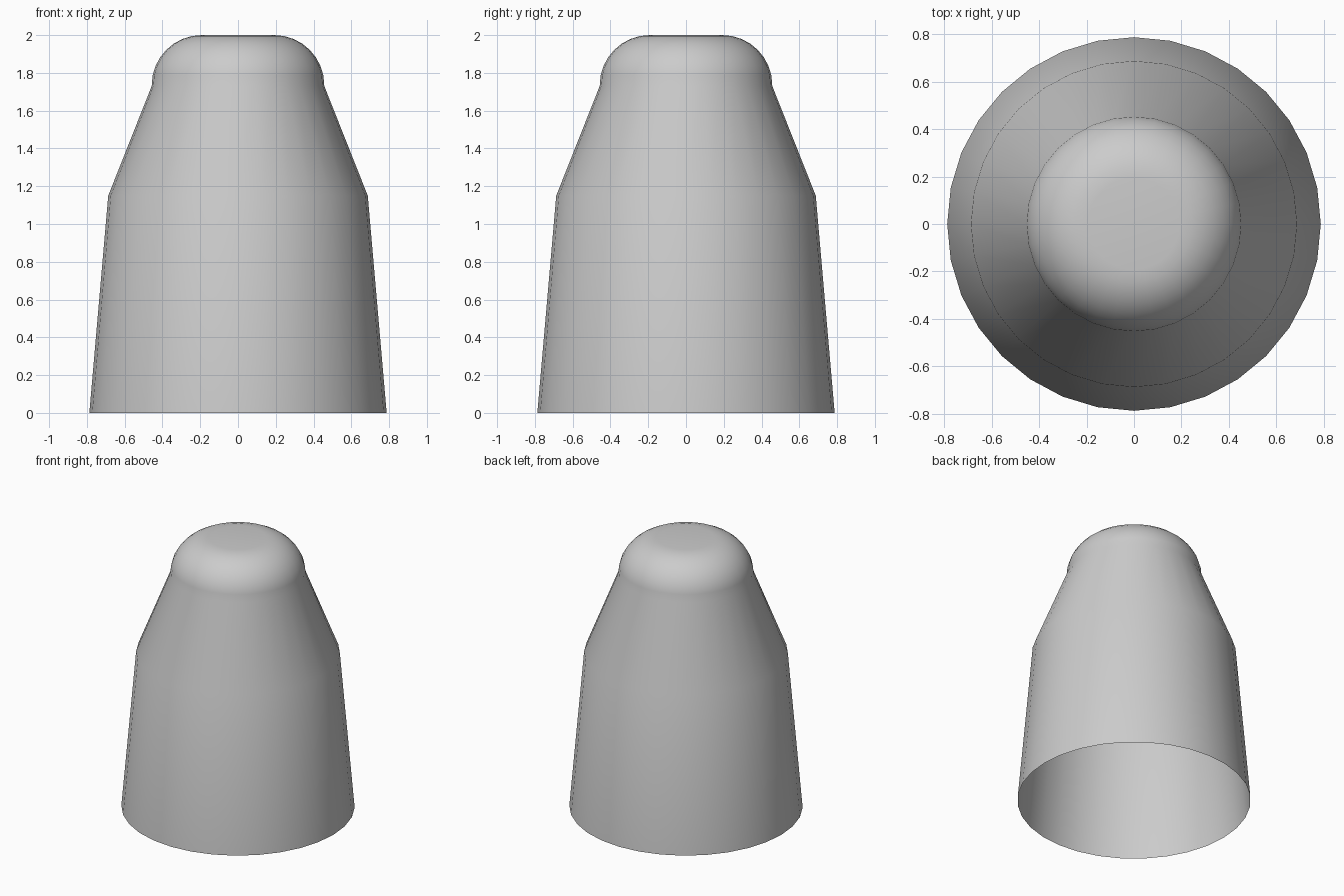
import bpy, bmesh, math

if "Cube" in bpy.data.objects:
    bpy.data.objects.remove(bpy.data.objects["Cube"])

SIDES = 32

# Outer profile from open base up to the shoulder (radius, height)
profile = [(0.787, 0.0), (0.687, 1.15), (0.457, 1.73)]
# Rounded crown: quarter arc into the flat top
R, CX, CZ = 0.265, 0.192, 1.735
for i in range(1, 9):
    a = math.radians(90 * i / 8)
    profile.append((CX + R * math.cos(a), CZ + R * math.sin(a)))

# Lathe the profile, leaving the bottom open
bm = bmesh.new()
rings = [[bm.verts.new((r * math.cos(2 * math.pi * k / SIDES),
                        r * math.sin(2 * math.pi * k / SIDES), z))
          for k in range(SIDES)] for r, z in profile]
for lo, hi in zip(rings, rings[1:]):
    for k in range(SIDES):
        n = (k + 1) % SIDES
        bm.faces.new((lo[k], lo[n], hi[n], hi[k]))
bm.faces.new(rings[-1])  # flat top

mesh = bpy.data.meshes.new("hollow_cap")
bm.to_mesh(mesh)
bm.free()
cap = bpy.data.objects.new("hollow_cap", mesh)
bpy.context.collection.objects.link(cap)
bpy.context.view_layer.objects.active = cap
cap.select_set(True)
bpy.ops.object.shade_smooth_by_angle(angle=math.radians(30))
